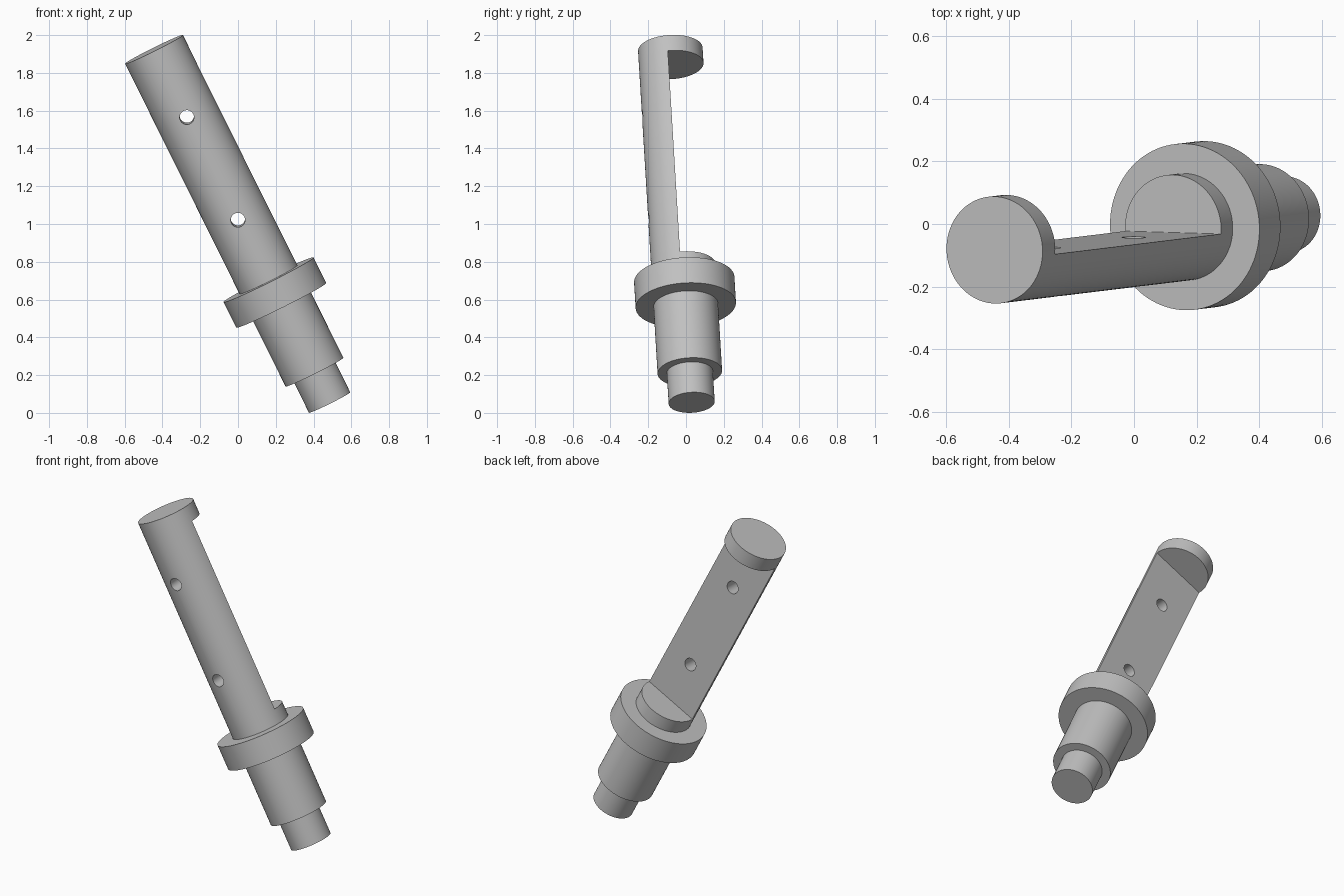
import bpy, bmesh, math
from mathutils import Matrix, Vector

cube = bpy.data.objects.get("Cube")
if cube:
    bpy.data.objects.remove(cube, do_unlink=True)

grey = bpy.data.materials.new("plain_grey")
grey.use_nodes = True
colour = (0.53, 0.53, 0.53, 1)
grey.diffuse_color = colour
grey.node_tree.nodes["Principled BSDF"].inputs["Base Color"].default_value = colour

# Tilted frame: the shaft axis, the normal of the flat, and the direction across it
base = Vector((0.485, 0.03, 0.055))
axis = (Vector((-0.445, -0.083, 1.925)) - base).normalized()
normal = Vector((0, axis.z, -axis.y)).normalized()
across = normal.cross(axis)
frame = Matrix.Translation(base) @ Matrix((across, normal, axis)).transposed().to_4x4()


def make_object(name, bm):
    bmesh.ops.recalc_face_normals(bm, faces=bm.faces)
    mesh = bpy.data.meshes.new(name)
    bm.to_mesh(mesh)
    bm.free()
    obj = bpy.data.objects.new(name, mesh)
    bpy.context.collection.objects.link(obj)
    obj.matrix_world = frame
    mesh.materials.append(grey)
    return obj


def lathe(name, profile, steps=96):
    bm = bmesh.new()
    rings = [[bm.verts.new((r * math.cos(math.tau * i / steps),
                            r * math.sin(math.tau * i / steps), z))
              for i in range(steps)] for r, z in profile]
    for low, high in zip(rings, rings[1:]):
        for i in range(steps):
            j = (i + 1) % steps
            bm.faces.new((low[i], low[j], high[j], high[i]))
    bm.faces.new(rings[0])
    bm.faces.new(rings[-1])
    return make_object(name, bm)


def cut(target, cutter):
    cutter.hide_render = True
    mod = target.modifiers.new("cut", "BOOLEAN")
    mod.operation, mod.solver, mod.object = "DIFFERENCE", "EXACT", cutter
    bpy.context.view_layer.objects.active = target
    bpy.ops.object.modifier_apply(modifier=mod.name)
    bpy.data.objects.remove(cutter, do_unlink=True)


# Stepped shaft: tip, lower body, flange, long rod
tip, rod, flange = 0.122, 0.171, 0.266
top = 2.091
shaft = lathe("stepped_shaft", [(tip, 0), (tip, 0.18), (rod, 0.18), (rod, 0.576),
                                (flange, 0.576), (flange, 0.727), (rod, 0.727), (rod, top)])

# Long flat on the back, between the boss and the end cap
flat_y, flat_low, flat_high = -0.0135, 0.81, 2.0
bm = bmesh.new()
bmesh.ops.create_cube(bm, size=1, matrix=Matrix.Translation(
    (0, flat_y + 0.25, (flat_low + flat_high) / 2)) @ Matrix.Diagonal((1, 0.5, flat_high - flat_low, 1)))
cut(shaft, make_object("flat_cutter", bm))

# Two round holes through the flat
for height in (1.092, 1.70):
    bm = bmesh.new()
    bmesh.ops.create_cone(bm, cap_ends=True, segments=40, radius1=0.038, radius2=0.038, depth=0.6,
                          matrix=Matrix.Translation((0, 0, height)) @ Matrix.Rotation(math.pi / 2, 4, "X"))
    cut(shaft, make_object("hole_cutter", bm))

bpy.ops.object.select_all(action="DESELECT")
shaft.select_set(True)
bpy.context.view_layer.objects.active = shaft
bpy.ops.object.shade_smooth_by_angle(angle=math.radians(30))
